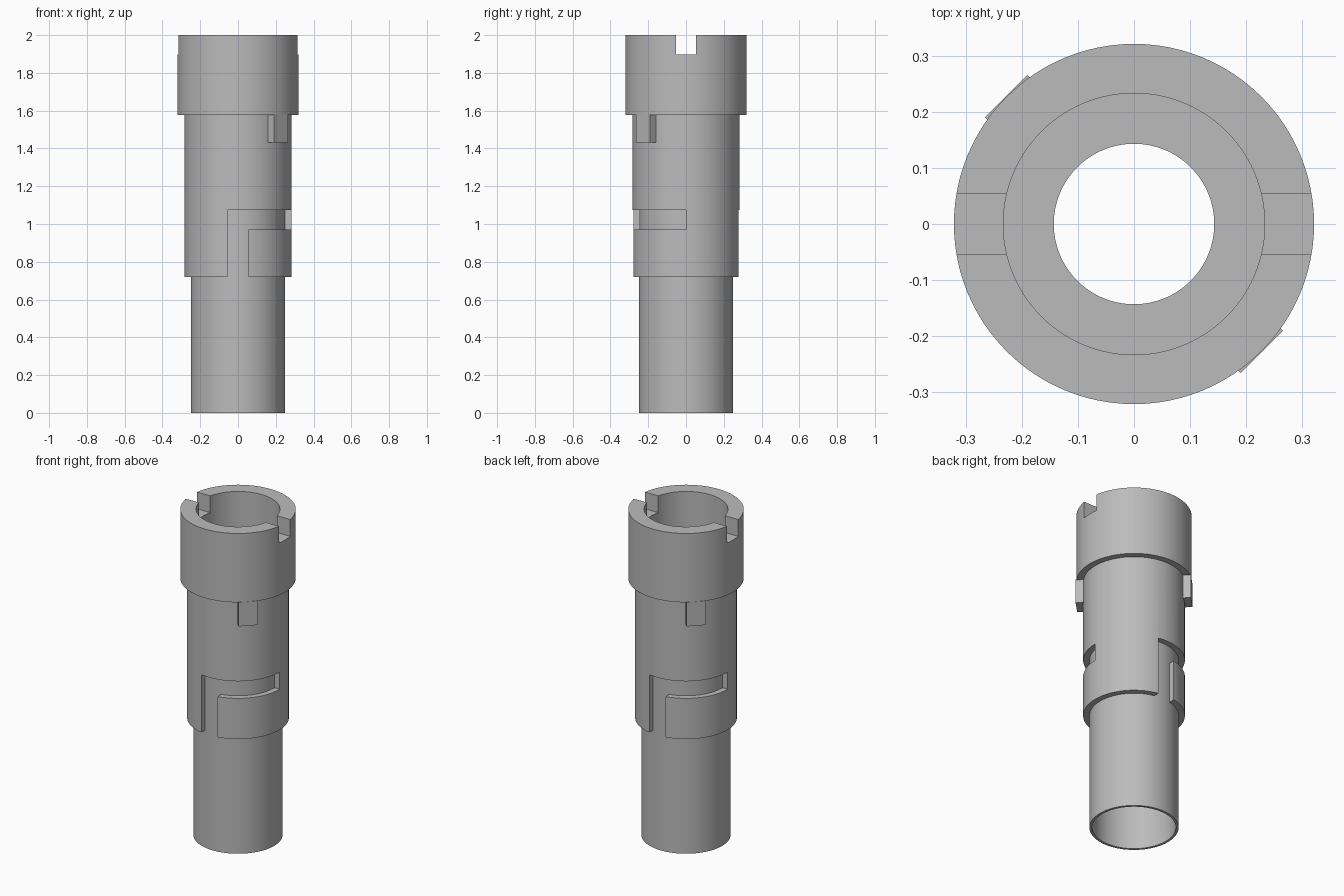
import bpy
import bmesh
from math import pi, radians
from mathutils import Matrix, Vector

SEGMENTS = 96

cube = bpy.data.objects.get("Cube")
if cube:
    bpy.data.objects.remove(cube, do_unlink=True)

grey = bpy.data.materials.new("plain grey")
grey.use_nodes = True
grey.diffuse_color = (0.5, 0.5, 0.5, 1)
grey.node_tree.nodes["Principled BSDF"].inputs["Base Color"].default_value = (0.5, 0.5, 0.5, 1)


def to_object(name, bm):
    bmesh.ops.recalc_face_normals(bm, faces=bm.faces)
    mesh = bpy.data.meshes.new(name)
    bm.to_mesh(mesh)
    bm.free()
    mesh.materials.append(grey)
    obj = bpy.data.objects.new(name, mesh)
    bpy.context.collection.objects.link(obj)
    return obj


def lathe(name, profile):
    """Revolve a closed (radius, height) outline around z."""
    bm = bmesh.new()
    verts = [bm.verts.new((r, 0, z)) for r, z in profile]
    edges = [bm.edges.new((v, verts[i - 1])) for i, v in enumerate(verts)]
    bmesh.ops.spin(bm, geom=verts + edges, cent=(0, 0, 0), axis=(0, 0, 1),
                   angle=2 * pi, steps=SEGMENTS, use_merge=True)
    bmesh.ops.remove_doubles(bm, verts=bm.verts, dist=1e-5)
    return to_object(name, bm)


def box(name, low, high, turn=0):
    """Box between two corners, turned about z by some degrees."""
    low, high = Vector(low), Vector(high)
    bm = bmesh.new()
    bmesh.ops.create_cube(bm, size=1, matrix=Matrix.Rotation(radians(turn), 4, 'Z')
                          @ Matrix.Translation((low + high) / 2)
                          @ Matrix.Diagonal((*(high - low), 1)))
    return to_object(name, bm)


def activate(obj):
    bpy.ops.object.select_all(action='DESELECT')
    obj.select_set(True)
    bpy.context.view_layer.objects.active = obj


def cut(obj, cutter):
    cutter.hide_render = True
    mod = obj.modifiers.new("cut", 'BOOLEAN')
    mod.operation = 'DIFFERENCE'
    mod.solver = 'EXACT'
    mod.object = cutter
    activate(obj)
    bpy.ops.object.modifier_apply(modifier=mod.name)
    bpy.data.objects.remove(cutter, do_unlink=True)


# Hollow tube with a wide collar and an inner ledge
bore = 0.233
tube = lathe("collared_tube", [
    (0.248, 0), (0.248, 1.577), (0.321, 1.577), (0.321, 2), (bore, 2),
    (bore, 1.577), (0.143, 1.577), (0.143, 1.44), (bore, 1.44), (bore, 0)])

# Two opposite key notches in the collar rim
cut(tube, box("notch_cutter", (-0.5, -0.054, 1.897), (0.5, 0.054, 2.1)))

# Raised band with two L-shaped bayonet slots, half a turn apart
band = lathe("bayonet_band", [(0.24, 0.72), (0.283, 0.72), (0.283, 1.58), (0.24, 1.58)])
for turn in (0, 180):
    cut(band, box("entry_cutter", (-0.055, -0.5, 0.6), (0.055, -0.1, 1.075), turn))
    cut(band, box("turn_cutter", (0, -0.5, 0.97), (0.5, 0, 1.075), turn))

for obj in (tube, band):
    activate(obj)
    bpy.ops.object.shade_smooth_by_angle(angle=radians(30))

# Locking tabs below the collar, on opposite diagonals
for name, turn in (("front_left_tab", -45), ("back_right_tab", 135)):
    box(name, (0.26, -0.053, 1.432), (0.322, 0.053, 1.579), turn)
